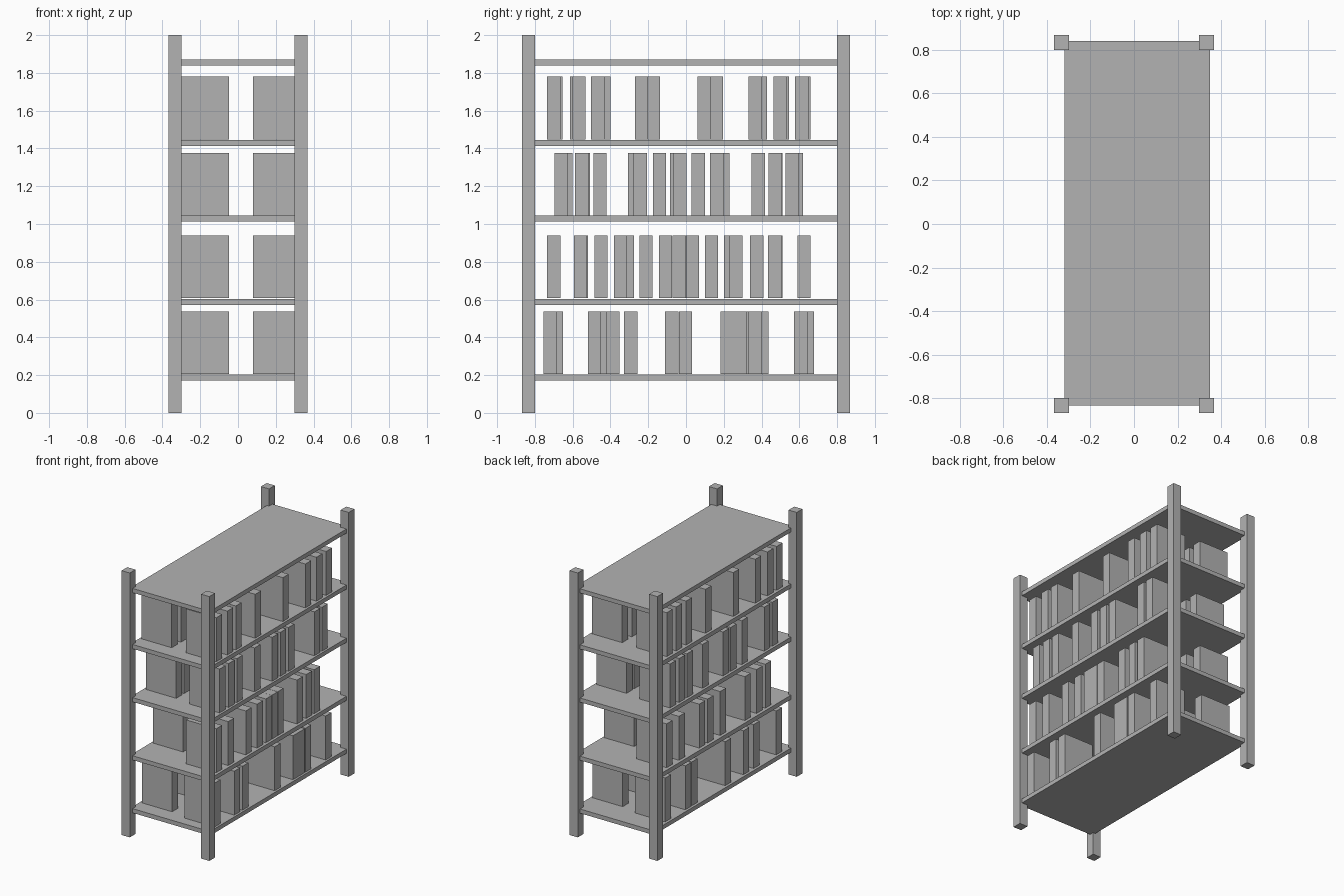
import bpy, bmesh

if "Cube" in bpy.data.objects:
    bpy.data.objects.remove(bpy.data.objects["Cube"])

grey = bpy.data.materials.new("plain grey")
grey.diffuse_color = (0.45, 0.45, 0.45, 1)
grey.use_nodes = True
grey.node_tree.nodes["Principled BSDF"].inputs["Base Color"].default_value = grey.diffuse_color


def boxes(name, spans):
    """One object made of boxes, each ((x0, x1), (y0, y1), (z0, z1))."""
    bm = bmesh.new()
    for span in spans:
        vs = bmesh.ops.create_cube(bm, size=1)["verts"]
        for v in vs:
            v.co = [(a + b) / 2 + c * (b - a) for (a, b), c in zip(span, v.co)]
    me = bpy.data.meshes.new(name)
    bm.to_mesh(me)
    bm.free()
    me.materials.append(grey)
    ob = bpy.data.objects.new(name, me)
    bpy.context.collection.objects.link(ob)


# Corner posts
for sx, side in ((-1, "left"), (1, "right")):
    for sy, end in ((-1, "front"), (1, "back")):
        x, y = sx * 0.333, sy * 0.833
        boxes(f"{end}_{side}_post",
              [((x - 0.034, x + 0.034), (y - 0.034, y + 0.034), (0, 2))])

# Shelves, slightly off centre between the posts
for i, z in enumerate((0.172, 0.572, 1.012, 1.414, 1.838)):
    boxes(f"shelf_{i + 1}", [((-0.318, 0.348), (-0.832, 0.839), (z, z + 0.032))])

# Books: per shelf, base height and start of each book along y
rows = [
    (0.205, (-.72, -.45, -.327, -.11, .29, .367, .607),
            (-.755, -.52, -.422, -.037, .182, .252, .33, .572)),
    (0.608, (-.59, -.485, -.345, -.05, .10, .20, .442, .59),
            (-.735, -.593, -.382, -.247, -.143, -.072, .0, .23, .34, .435)),
    (1.045, (-.672, -.577, -.308, -.175, -.085, .16, .347, .44, .55),
            (-.695, -.587, -.49, -.277, -.067, .03, .128, .437, .527)),
    (1.448, (-.725, -.615, -.47, -.207, .125, .358, .475, .588),
            (-.735, -.603, -.502, -.27, .06, .33, .463, .578)),
]
for i, (z, left, right) in enumerate(rows):
    for side, x, ys in (("left", -0.30, left), ("right", 0.08, right)):
        boxes(f"books_{side}_{i + 1}",
              [((x, x + 0.253), (y, y + 0.07), (z, z + 0.332)) for y in ys])
